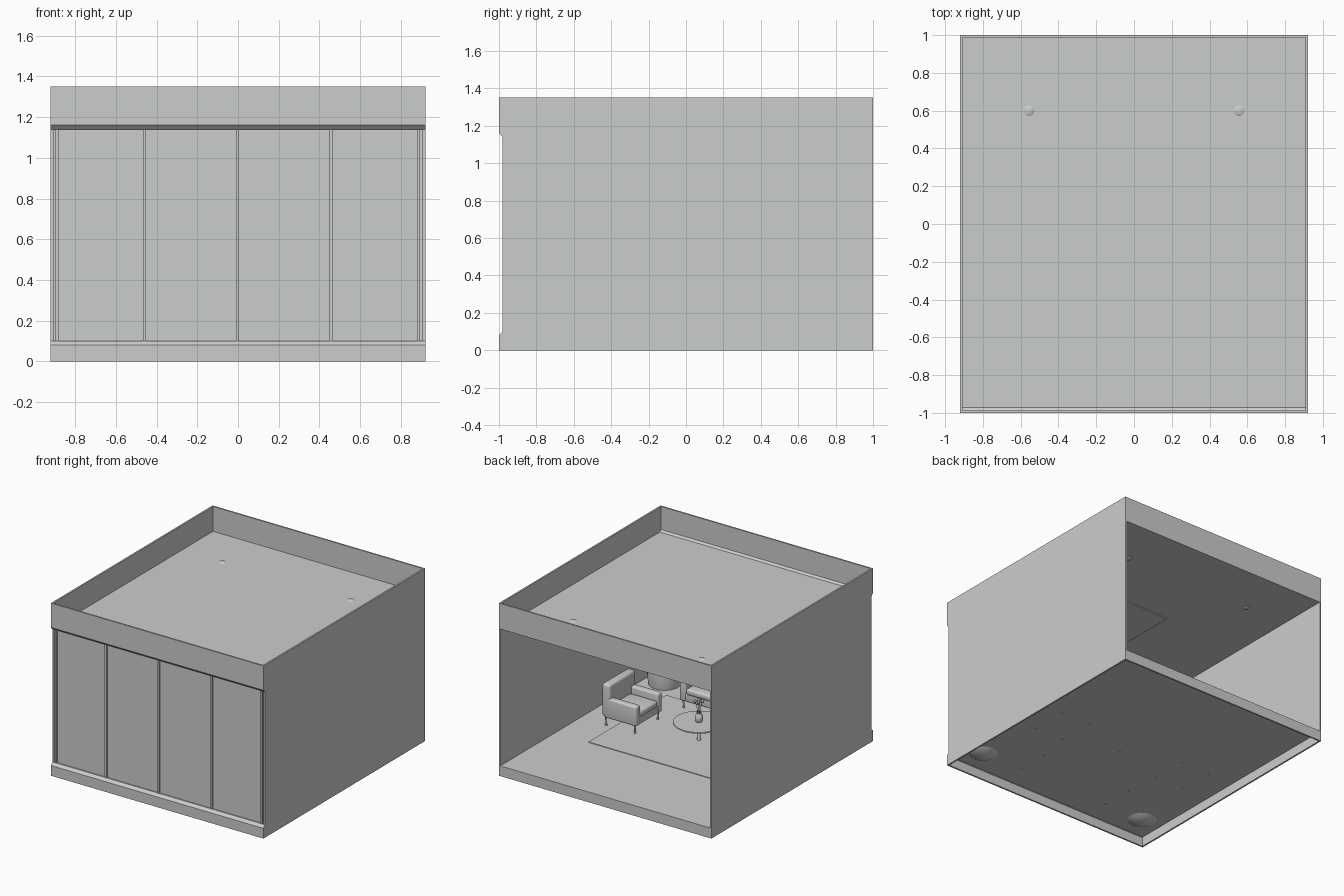
import bpy, bmesh, math, random
from mathutils import Matrix, Vector

if "Cube" in bpy.data.objects:
    bpy.data.objects.remove(bpy.data.objects["Cube"])

random.seed(4)
GREY = bpy.data.materials.new("plain grey")
GREY.diffuse_color = (0.6, 0.61, 0.605, 1)
GREY.use_nodes = True
GREY.node_tree.nodes["Principled BSDF"].inputs["Base Color"].default_value = GREY.diffuse_color


def finish(bm, name, M=None, smooth=True):
    if M is not None:
        bm.transform(M)
    bmesh.ops.recalc_face_normals(bm, faces=bm.faces)
    me = bpy.data.meshes.new(name)
    bm.to_mesh(me)
    bm.free()
    me.materials.append(GREY)
    if smooth:
        me.shade_smooth()
        me.set_sharp_from_angle(angle=math.radians(35))
    ob = bpy.data.objects.new(name, me)
    bpy.context.collection.objects.link(ob)
    return ob


def box(name, lo, hi, bevel=0, M=None):
    bm = bmesh.new()
    size = [b - a for a, b in zip(lo, hi)]
    mid = [(a + b) / 2 for a, b in zip(lo, hi)]
    bmesh.ops.create_cube(bm, size=1, matrix=Matrix.Translation(mid) @ Matrix.Diagonal((*size, 1)))
    if bevel:
        bmesh.ops.bevel(bm, geom=bm.edges[:], offset=bevel, segments=4, profile=0.5, affect='EDGES')
    return finish(bm, name, M, bevel > 0)


def prism(name, yz, x0, x1):
    """Extrude a side profile along x."""
    bm = bmesh.new()
    f = bm.faces.new([bm.verts.new((x0, y, z)) for y, z in yz])
    new = bmesh.ops.extrude_face_region(bm, geom=[f])["geom"]
    bmesh.ops.translate(bm, verts=[v for v in new if isinstance(v, bmesh.types.BMVert)], vec=(x1 - x0, 0, 0))
    return finish(bm, name, smooth=False)


def lathe(name, profile, M=None, n=32):
    """Revolve (radius, z) points about z."""
    bm = bmesh.new()
    vs = [bm.verts.new((r, 0, z)) for r, z in profile]
    es = [bm.edges.new(p) for p in zip(vs, vs[1:])]
    bmesh.ops.spin(bm, geom=vs + es, cent=(0, 0, 0), axis=(0, 0, 1), angle=math.tau, steps=n)
    bmesh.ops.remove_doubles(bm, verts=bm.verts, dist=1e-5)
    return finish(bm, name, M)


def at(x, y, z=0, turn=0):
    return Matrix.Translation((x, y, z)) @ Matrix.Rotation(math.radians(turn), 4, 'Z')


W, T = 0.92, 0.013
FLOOR, CEIL = 0.08, 1.15

# Side walls, notched at the front
wall = [(-1, 0), (1, 0), (1, 1.35), (-1, 1.35), (-1, 1.16), (-.98, 1.14), (-.98, .10), (-1, .08)]
prism("left_wall", wall, -W, -W + T)
prism("right_wall", wall, W - T, W)

# Front skirt and fascia, back skirt and fascia
prism("front_skirt", [(-1, 0), (-1, .08), (-.98, .10), (-.965, .10), (-.965, .09), (-.987, .07), (-.987, 0)], -W + T, W - T)
prism("front_fascia", [(-1, 1.35), (-1, 1.16), (-.98, 1.14), (-.965, 1.14), (-.965, 1.15), (-.987, 1.17), (-.987, 1.35)], -W + T, W - T)
box("back_skirt", (-W + T, .987, 0), (W - T, 1, FLOOR))
box("back_fascia", (-W + T, .987, CEIL), (W - T, 1, 1.35))

# Floor and roof
box("floor", (-W + T, -.987, FLOOR - .006), (W - T, .987, FLOOR))
box("roof", (-W + T, -.987, CEIL), (W - T, .987, CEIL + .006))

# Front panels and mullions
box("front_panels", (-W + T, -.97, .095), (W - T, -.965, 1.145))
for i, x in enumerate((-.89, -.459, -.003, .455, .886)):
    box(f"mullion_{i}", (x - .008, -.982, .10), (x + .008, -.96, 1.14))

# Rug, ceiling panel, downlights
box("rug", (-.62, -.64, FLOOR), (.62, .32, FLOOR + .005))
box("ceiling_panel", (-.21, -.44, CEIL - .008), (.21, .12, CEIL))
for s in (-1, 1):
    lathe("downlight", [(0, -.008), (.022, -.008), (.028, -.004), (.028, .006), (.02, .011), (0, .012)],
          at(.555 * s, .60, CEIL), 24)


# Armchairs and sofa: seat faces local +y
def seat(name, M, w, d, cushions):
    h, e, arm, back = w / 2, d / 2, .055, .07
    box(name + "_base", (-h + .01, -e + .01, .145), (h - .01, e - .004, .21), .01, M)
    box(name + "_back", (-h, -e, .15), (h, -e + back, .41), .02, M)
    for s in (-1, 1):
        a, b = sorted((s * h, s * (h - arm)))
        box(name + "_arm", (a, -e + .02, .145), (b, e, .30), .014, M)
        for y in (-e + .025, e - .025):
            lathe(name + "_leg", [(0, .07), (.008, .07), (.01, .08), (.006, .095), (.008, .155), (0, .155)],
                  M @ at(s * (h - .022), y), 12)
    cw = (w - 2 * arm) / cushions
    for i in range(cushions):
        x = -h + arm + i * cw
        box(name + "_cushion", (x + .001, -e + back - .01, .20), (x + cw - .001, e + .002, .25), .018, M)


seat("right_armchair", at(.56, -.1325, 0, 90), .325, .30, 1)
seat("left_armchair", at(-.565, -.1325, 0, -90), .325, .30, 1)
seat("sofa", at(0, -.665), .84, .30, 3)

# Round pedestal table
TABLE = at(0, -.16)
lathe("table", [(0, .07), (.014, .07), (.016, .09), (.012, .10), (.012, .205), (.06, .212), (.178, .214),
                (.185, .219), (.183, .226), (0, .227)], TABLE, 48)

# Vase with flowers
lathe("vase", [(0, .227), (.022, .227), (.03, .245), (.028, .27), (.016, .292), (.018, .303), (.013, .303), (.011, .28), (0, .28)],
      TABLE, 24)
for i in range(6):
    a, lean = i * math.tau / 6, 0 if i == 0 else .26
    M = TABLE @ Matrix.Translation((0, 0, .28)) @ Matrix.Rotation(a, 4, 'Z') @ Matrix.Rotation(lean, 4, 'Y')
    lathe("flower_stem", [(0, 0), (.002, 0), (.002, .11), (0, .11)], M, 6)
    lathe("flower_head", [(0, .10), (.009, .106), (.013, .116), (.009, .125), (0, .128)], M, 10)


# Potted plants in the front corners
def leaf(M, length):
    bm = bmesh.new()
    rows = []
    for i in range(7):
        t = i / 6
        wd = .022 * math.sin(math.pi * (.12 + .86 * t))
        x, z = .10 * t * t, length * t
        rows.append([bm.verts.new(p) for p in ((x, -wd, z), (x + .006, 0, z), (x, wd, z))])
    for a, b in zip(rows, rows[1:]):
        for j in (0, 1):
            bm.faces.new((a[j], a[j + 1], b[j + 1], b[j]))
    finish(bm, "plant_leaf", M)


for s in (-1, 1):
    P = at(.745 * s, -.80)
    lathe("plant_pot", [(0, .045), (.05, .052), (.09, .066), (.115, .08), (.124, .14), (.122, .22), (.115, .29),
                        (.105, .29), (.105, .27), (0, .27)], P, 40)
    for i in range(12):
        leaf(P @ at(0, 0, .26, i * 30 + random.uniform(-8, 8)) @ Matrix.Translation((.01 + .012 * (i % 3), 0, 0)),
             random.uniform(.25, .42))
